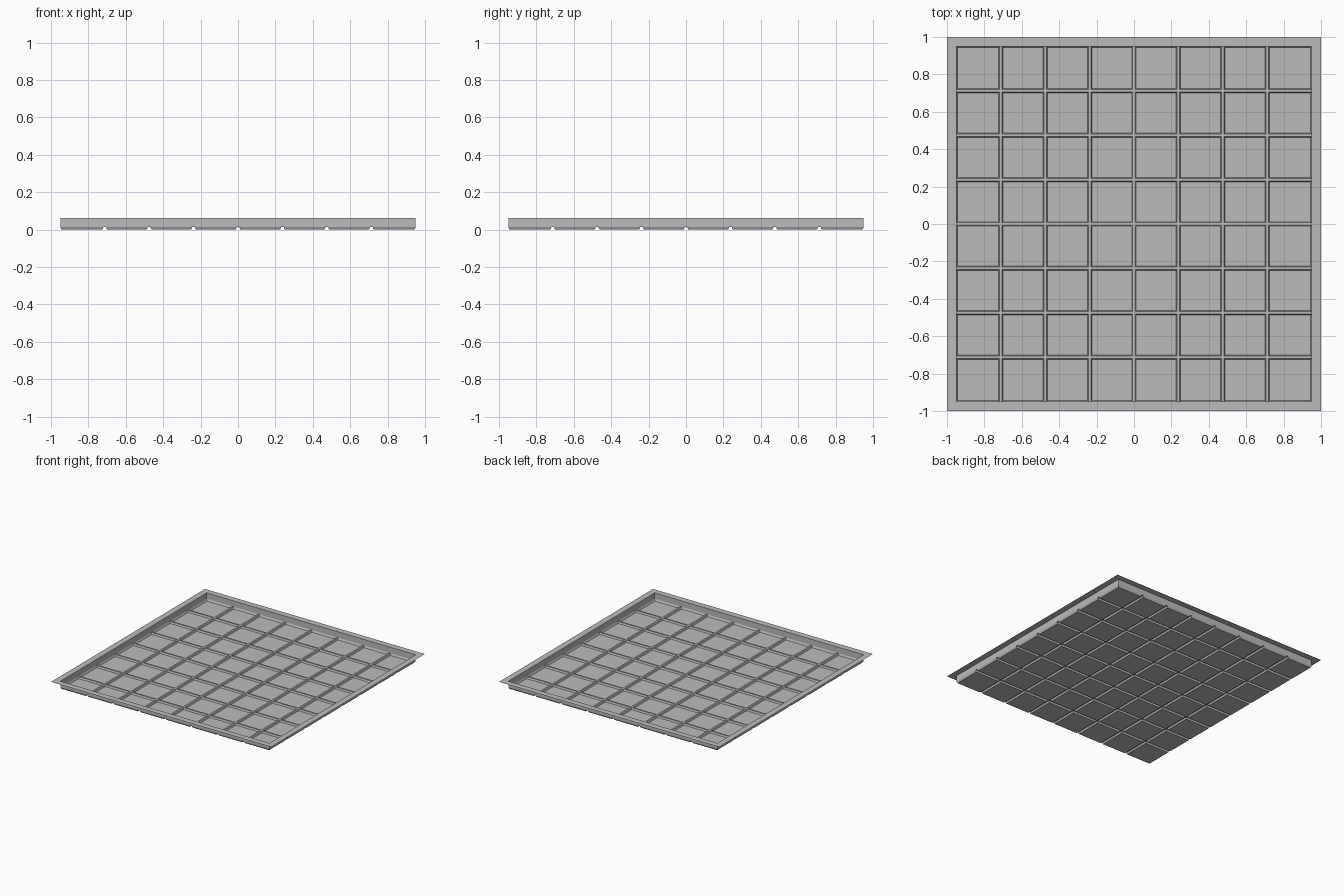
import bpy
import bmesh

cube = bpy.data.objects.get("Cube")
if cube:
    bpy.data.objects.remove(cube, do_unlink=True)

# Tray dimensions
CELLS = 8
HALF = 1.0            # outer edge of the rim
WALL = 0.95           # vertical wall
TOP = 0.063           # rim height
RIDGE = 0.014         # ridge height, also top of the bottom chamfer
FLAT, FOOT = 0.007, 0.012   # half widths of a ridge at its crest and foot
PITCH = 2 * WALL / CELLS

# Plain grey plastic
grey = bpy.data.materials.new("grey plastic")
grey.use_nodes = True
colour = (0.5, 0.5, 0.5, 1)
grey.diffuse_color = colour
grey.node_tree.nodes["Principled BSDF"].inputs["Base Color"].default_value = colour

# Cross-section of the sheet: rim, wall, chamfer, then hollow ridges
edge = [(-HALF, TOP), (-WALL, TOP), (-WALL, RIDGE), (FOOT - FLAT - WALL + 0.002, 0)]
section = list(edge)
for i in range(1, CELLS):
    c = -WALL + i * PITCH
    section += [(c - FOOT, 0), (c - FLAT, RIDGE), (c + FLAT, RIDGE), (c + FOOT, 0)]
section += [(-p, h) for p, h in reversed(edge)]

# Sweep the section both ways, keeping the higher of the two heights
bm = bmesh.new()
grid = [[bm.verts.new((x, y, max(hx, hy))) for y, hy in section] for x, hx in section]
for a, b in zip(grid, grid[1:]):
    for j in range(len(section) - 1):
        quad = [a[j], b[j], b[j + 1], a[j + 1]]
        heights = [v.co.z for v in quad]
        low = min(heights)
        if heights.count(low) == 1:
            # Mitre the chamfered corners through their lowest point
            k = heights.index(low)
            q = quad[k:] + quad[:k]
            bm.faces.new(q[:3])
            bm.faces.new((q[0], q[2], q[3]))
        else:
            bm.faces.new(quad)

# Weld the folded wall corners
bmesh.ops.remove_doubles(bm, verts=bm.verts, dist=0.0001)
bmesh.ops.dissolve_degenerate(bm, dist=0.0001, edges=bm.edges)

mesh = bpy.data.meshes.new("tray")
bm.to_mesh(mesh)
bm.free()
mesh.materials.append(grey)
tray = bpy.data.objects.new("tray", mesh)
bpy.context.collection.objects.link(tray)
